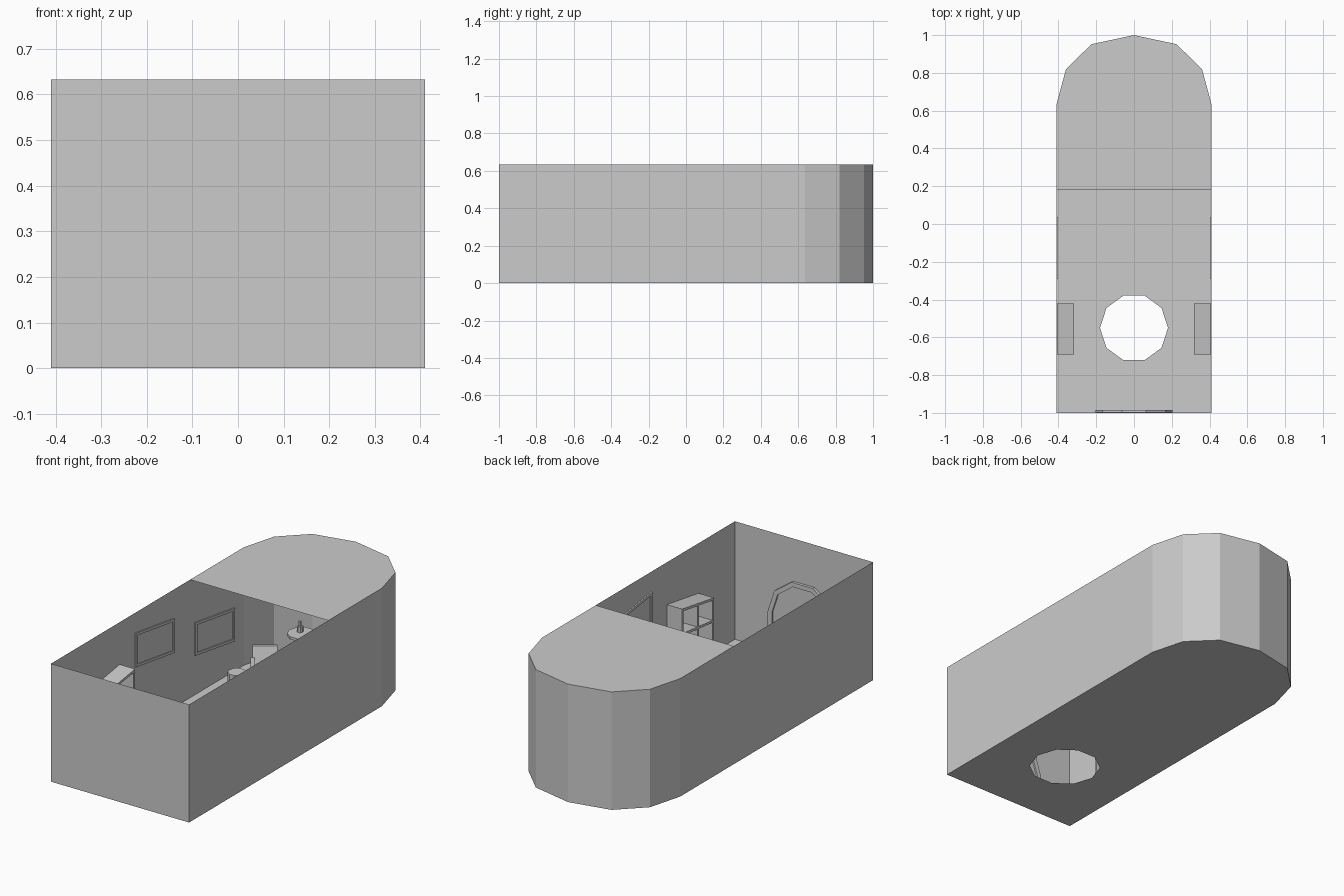
import bpy, math
from mathutils import Matrix

if "Cube" in bpy.data.objects:
    bpy.data.objects.remove(bpy.data.objects["Cube"])

W, H = 0.41, 0.633


def make(name, verts, faces, mirror=False):
    me = bpy.data.meshes.new(name)
    me.from_pydata(verts, [], faces)
    me.update()
    ob = bpy.data.objects.new(name, me)
    bpy.context.collection.objects.link(ob)
    if mirror:
        m = ob.modifiers.new("mirror", 'MIRROR')
        m.use_clip = True
    return ob


def prism(name, pts, axis, a, b, mirror=False):
    """Extrude a 2D outline along an axis, from a to b."""
    def put(p, d):
        q = list(p)
        q.insert(axis, d)
        return q
    n = len(pts)
    verts = [put(p, a) for p in pts] + [put(p, b) for p in pts]
    faces = [list(range(n))[::-1], list(range(n, 2 * n))]
    faces += [[i, (i + 1) % n, n + (i + 1) % n, n + i] for i in range(n)]
    return make(name, verts, faces, mirror)


def box(name, x, y, z, mirror=False):
    return prism(name, [(x[0], y[0]), (x[1], y[0]), (x[1], y[1]), (x[0], y[1])], 2, *z, mirror)


def lathe_post(name, c, r, z0, z1, n=10):
    pts = [(c[0] + r * math.cos(2 * math.pi * i / n), c[1] + r * math.sin(2 * math.pi * i / n)) for i in range(n)]
    return prism(name, pts, 2, z0, z1)


# Room shell: thin walls with a faceted apse
half = [(0, 1), (-0.225, 0.952), (-0.36, 0.82), (-W, 0.635), (-W, -1), (0, -1)]
outline = half + [(-x, y) for x, y in half[-2:0:-1]]
n = len(outline)
make("walls", [(x, y, z) for z in (0, H) for x, y in outline],
     [[i, (i + 1) % n, n + (i + 1) % n, n + i] for i in range(n)])

# Floor with a ten-sided opening
hole = [(0, -0.721)]
hole += [(0.18 * math.cos(math.radians(a)), -0.55 + 0.18 * math.sin(math.radians(a))) for a in range(252, 107, -36)]
hole += [(0, -0.379)]
fl = [(x, y, 0) for x, y in half + hole]
make("floor", fl, [list(range(len(fl)))], True)

# Half ceiling over the back of the room
ceil = [(x, y, H) for x, y in half[:4]] + [(-W, 0.18, H), (W, 0.18, H)] + [(-x, y, H) for x, y in half[3:0:-1]]
make("ceiling", ceil, [list(range(len(ceil)))])


# Slanted picture frames on both side walls
def picture(name, y0, y1, top, height, drop):
    t = 0.014
    k = -drop / (y1 - y0)

    def quad(ya, yb, za, zb):
        return [(y, top + k * (y - y0) - z) for y, z in ((ya, za), (yb, za), (yb, zb), (ya, zb))]
    x0 = -W + 0.001
    bars = [(y0, y1, 0, t), (y0, y1, height - t, height),
            (y0, y0 + t, t, height - t), (y1 - t, y1, t, height - t)]
    for i, q in enumerate(bars):
        prism(f"{name}_frame_{i}", quad(*q), 0, x0, -W + 0.008, True)
    prism(name + "_panel", quad(y0 + t, y1 - t, t, height - t), 0, x0, -W + 0.003, True)


picture("front_picture", -0.29, 0.038, 0.527, 0.183, 0.047)
picture("rear_picture", 0.215, 0.55, 0.39, 0.177, 0.049)

# Crooked bookcases against both walls, two columns by three rows
ya, yb, xa, xb, t = -0.69, -0.42, -W + 0.002, -0.317, 0.012
slope = 0.042 / (yb - ya)


def shear(y, z):
    return (y, z + slope * (y - ya) * z / 0.366)


for i, z in enumerate((0.002, 0.118, 0.236, 0.354)):
    prism(f"bookcase_shelf_{i}", [shear(ya, z), shear(yb, z), shear(yb, z + t), shear(ya, z + t)], 0, xa, xb, True)
for i, y in enumerate((ya, (ya + yb - t) / 2, yb - t)):
    prism(f"bookcase_upright_{i}", [shear(y, 0.002), shear(y + t, 0.002), shear(y + t, 0.354), shear(y, 0.354)],
          0, xa, xb, True)
prism("bookcase_back", [shear(ya, 0.01), shear(yb, 0.01), shear(yb, 0.36), shear(ya, 0.36)], 0, xa, xa + 0.006, True)


# Arched door inside the front wall
def arch(r, cz=0.21):
    return [(r, 0.002)] + [(r * math.cos(math.radians(a)), cz + r * math.sin(math.radians(a)))
                           for a in range(0, 181, 36)] + [(-r, 0.002)]


outer, inner = arch(0.205), arch(0.18)
for i in range(len(outer) - 1):
    prism(f"door_frame_{i}", [outer[i], outer[i + 1], inner[i + 1], inner[i]], 1, -0.999, -0.984)
prism("door_panel", inner, 1, -0.999, -0.993)

# Stool
lathe_post("stool", (-0.21, 0.29), 0.045, 0.0, 0.15)

# Armchair turned into the room
chair = [box("chair_seat", (-0.06, 0.06), (-0.06, 0.06), (0.05, 0.085)),
         box("chair_base", (-0.05, 0.05), (-0.05, 0.05), (0.0, 0.05)),
         prism("chair_back", [(0.045, 0.08), (0.065, 0.08), (0.09, 0.18), (0.075, 0.18)], 0, -0.06, 0.06)]
chair += [box("chair_arm", (s * 0.06 - 0.01, s * 0.06 + 0.01), (-0.06, 0.06), (0.05, 0.125)) for s in (-1, 1)]
for ob in chair:
    ob.matrix_world = Matrix.Translation((-0.19, 0.50, 0)) @ Matrix.Rotation(math.radians(35), 4, 'Z')

# Side table with a bottle
c = (-0.17, 0.78)
lathe_post("table_foot", c, 0.045, 0.0, 0.012)
lathe_post("table_leg", c, 0.016, 0.012, 0.168)
lathe_post("table_top", c, 0.07, 0.168, 0.182)
b = (c[0] - 0.015, c[1] + 0.01)
lathe_post("bottle_body", b, 0.016, 0.182, 0.212, 8)
lathe_post("bottle_neck", b, 0.008, 0.212, 0.24, 8)
